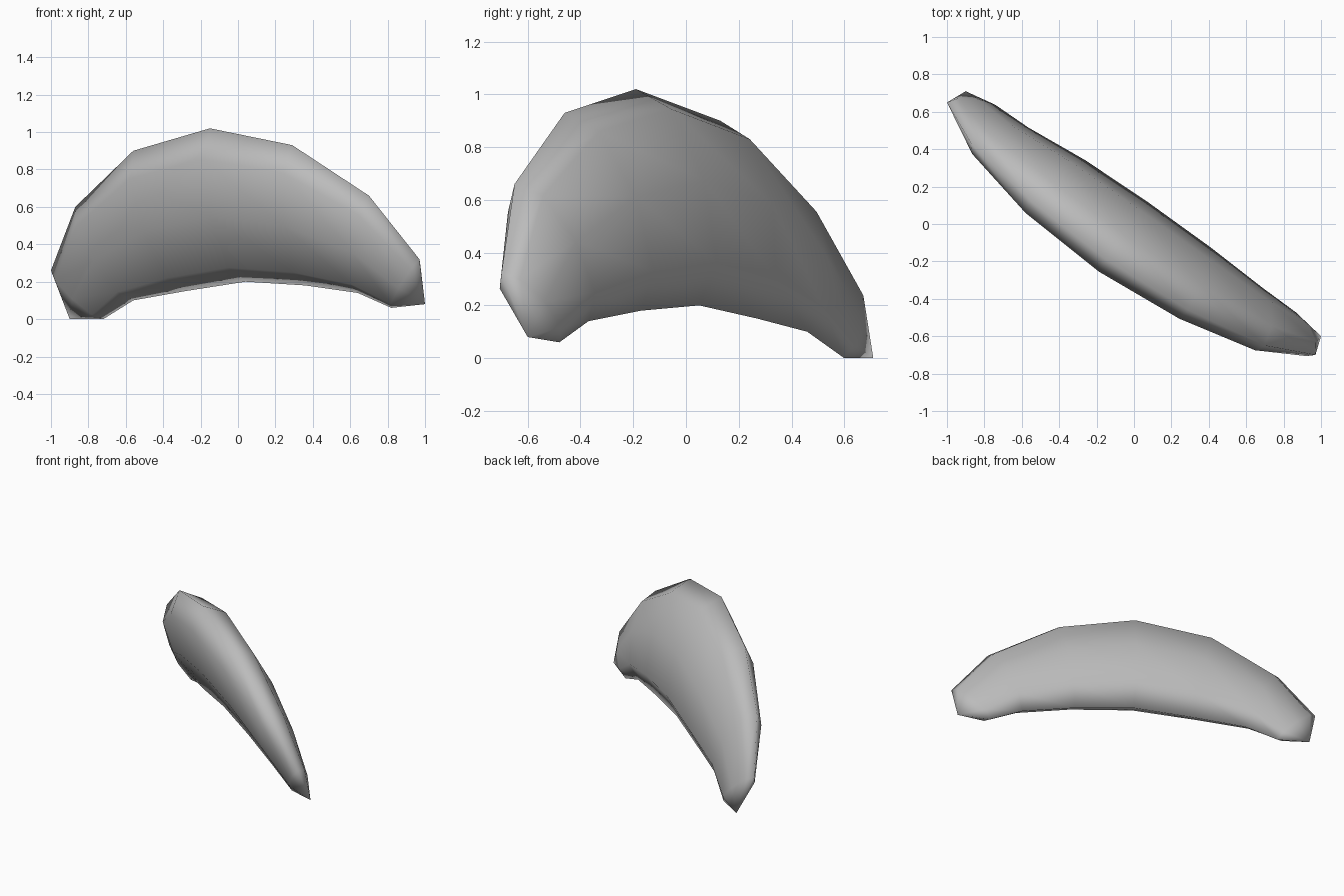
import bpy, bmesh, math
from mathutils import Vector

cube = bpy.data.objects.get("Cube")
if cube:
    bpy.data.objects.remove(cube)

# One flat grey
grey = bpy.data.materials.new("plain grey")
grey.use_nodes = True
colour = (0.5, 0.5, 0.5, 1)
grey.diffuse_color = colour
grey.node_tree.nodes["Principled BSDF"].inputs["Base Color"].default_value = colour

# Stations along the curve: outer ridge, inner ridge, half thickness
stations = [
    ((0.97, -0.70, 0.32), (0.82, -0.48, 0.06), 0.07),
    ((0.70, -0.65, 0.66), (0.64, -0.37, 0.14), 0.12),
    ((0.29, -0.46, 0.93), (0.36, -0.17, 0.18), 0.16),
    ((-0.15, -0.19, 1.02), (0.04, 0.05, 0.20), 0.18),
    ((-0.56, 0.13, 0.90), (-0.28, 0.27, 0.15), 0.165),
    ((-0.87, 0.43, 0.60), (-0.56, 0.46, 0.10), 0.11),
    ((-1.00, 0.65, 0.26), (-0.72, 0.60, 0.00), 0.055),
]
tips = [(1.0, -0.60, 0.08), (-0.90, 0.71, 0.0)]
SIDES = 8
length_axis = Vector((0.83, -0.55, 0))

# Loft oval rings between the two ridges
bm = bmesh.new()
rings = []
for outer, inner, half in stations:
    outer, inner = Vector(outer), Vector(inner)
    centre, up = (outer + inner) / 2, (outer - inner) / 2
    side = up.cross(length_axis).normalized() * half
    ring = []
    for i in range(SIDES):
        a = math.tau * i / SIDES
        p = centre + up * math.cos(a) + side * math.sin(a)
        p.z = max(p.z, 0)
        ring.append(bm.verts.new(p))
    rings.append(ring)

for a, b in zip(rings, rings[1:]):
    for i in range(SIDES):
        j = (i + 1) % SIDES
        bm.faces.new((a[i], a[j], b[j], b[i]))

# Blunt pointed ends
for ring, tip in zip((rings[0], rings[-1]), tips):
    v = bm.verts.new(tip)
    for i in range(SIDES):
        bm.faces.new((ring[i], ring[(i + 1) % SIDES], v))

bmesh.ops.recalc_face_normals(bm, faces=bm.faces)
mesh = bpy.data.meshes.new("curved_body")
bm.to_mesh(mesh)
bm.free()
mesh.materials.append(grey)
mesh.shade_smooth()
body = bpy.data.objects.new("curved_body", mesh)
bpy.context.collection.objects.link(body)
